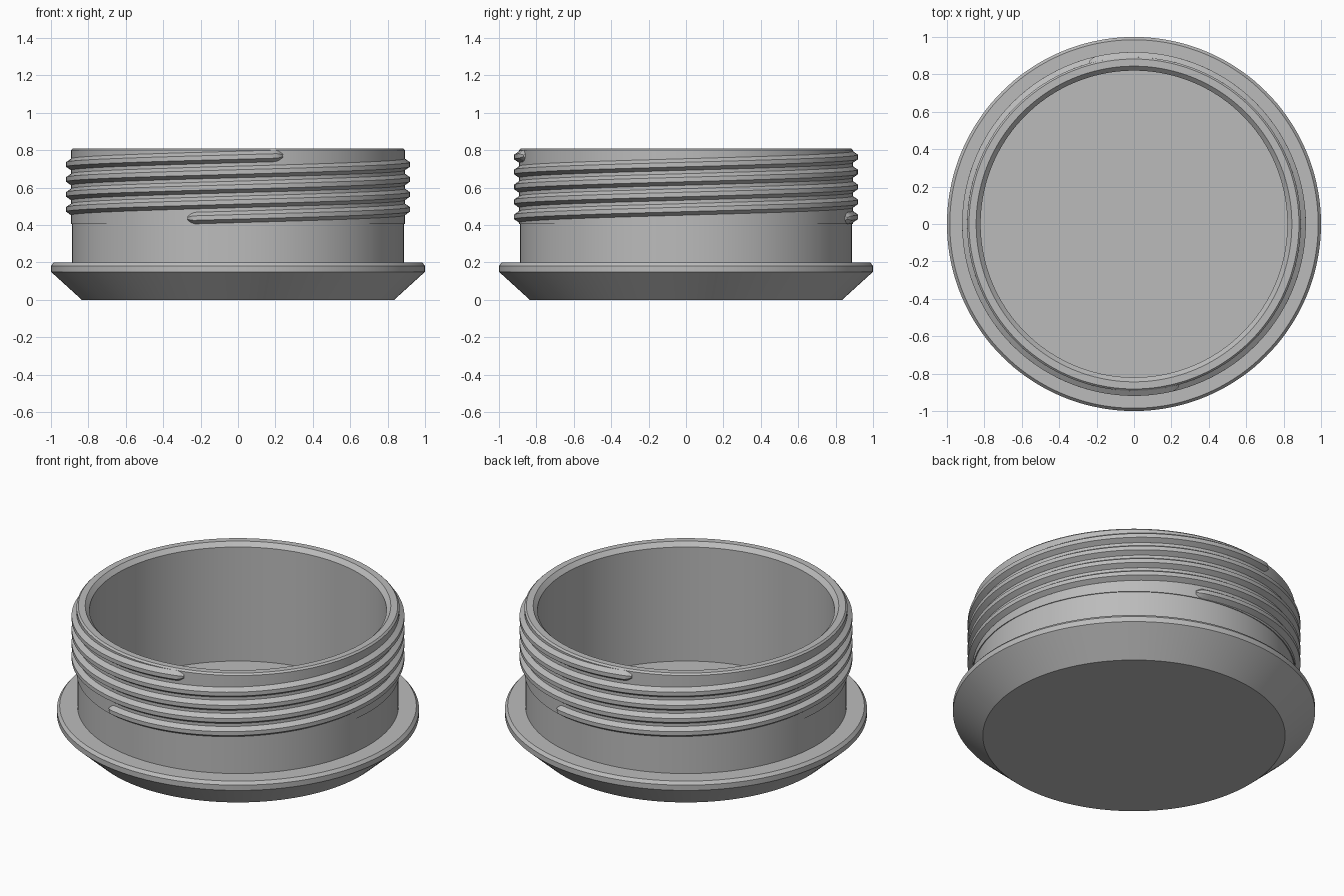
import bpy, bmesh
from math import sin, cos, pi, radians

SEGMENTS = 144
WALL_R = 0.892       # outer radius under the thread
CREST_R = 0.919      # thread crest radius
LEAD = 0.16          # rise per turn of each thread start
THREAD_START = radians(-107.5)
THREAD_SWEEP = radians(753)
THREAD_Z = 0.436

cube = bpy.data.objects.get("Cube")
if cube:
    bpy.data.objects.remove(cube, do_unlink=True)

grey = bpy.data.materials.new("plain_grey")
grey.use_nodes = True
colour = (0.5, 0.5, 0.5, 1)
grey.diffuse_color = colour
grey.node_tree.nodes["Principled BSDF"].inputs["Base Color"].default_value = colour


def finish(name, bm):
    """Turn a bmesh into a smooth shaded object with sharp creases."""
    bmesh.ops.recalc_face_normals(bm, faces=bm.faces)
    mesh = bpy.data.meshes.new(name)
    bm.to_mesh(mesh)
    bm.free()
    mesh.materials.append(grey)
    obj = bpy.data.objects.new(name, mesh)
    bpy.context.collection.objects.link(obj)
    bpy.ops.object.select_all(action="DESELECT")
    obj.select_set(True)
    bpy.context.view_layer.objects.active = obj
    bpy.ops.object.shade_smooth_by_angle(angle=radians(20))
    return obj


def bridge(bm, a, b):
    """Join two equally long closed loops with quads."""
    n = len(a)
    for i in range(n):
        j = (i + 1) % n
        bm.faces.new((a[i], a[j], b[j], b[i]))


def lathe(name, profile):
    """Revolve (radius, z) points about z and close both ends with discs."""
    bm = bmesh.new()
    angles = [2 * pi * i / SEGMENTS for i in range(SEGMENTS)]
    rings = [[bm.verts.new((r * cos(a), r * sin(a), z)) for a in angles]
             for r, z in profile]
    for a, b in zip(rings, rings[1:]):
        bridge(bm, a, b)
    bm.faces.new(rings[0])
    bm.faces.new(rings[-1])
    return finish(name, bm)


def thread(name, turn):
    """Sweep a trapezoid ridge along a helix, with small tapered ends."""
    bm = bmesh.new()
    steps = 300
    taper = radians(2.5)
    sweep = [0, taper / 2] + [taper + (THREAD_SWEEP - 2 * taper) * i / steps
                              for i in range(steps + 1)]
    sweep += [THREAD_SWEEP - taper / 2, THREAD_SWEEP]
    depth = CREST_R - WALL_R
    loops = []
    for t in sweep:
        edge = min(t, THREAD_SWEEP - t) / taper
        s = min(1, 0.35 + 0.65 * edge ** 0.6)
        a = THREAD_START + t + turn
        z = THREAD_Z + LEAD * t / (2 * pi)
        section = [(WALL_R - 0.02, -0.031), (WALL_R, -0.031),
                   (WALL_R + depth * s, -0.012), (WALL_R + depth * s, 0.012),
                   (WALL_R, 0.031), (WALL_R - 0.02, 0.031)]
        loops.append([bm.verts.new((r * cos(a), r * sin(a), z + h * s))
                      for r, h in section])
    for a, b in zip(loops, loops[1:]):
        bridge(bm, a, b)
    bm.faces.new(loops[0])
    bm.faces.new(loops[-1])
    return finish(name, bm)


# Hollow cup: conical base, flange, neck, chamfered rim and inner floor
lathe("threaded_cup_body", [
    (0.835, 0), (1, 0.15), (1, 0.182), (0.985, 0.2),
    (0.887, 0.2), (0.887, 0.405), (WALL_R, 0.405),
    (WALL_R, 0.8), (0.882, 0.81),
    (0.844, 0.81), (0.82, 0.785), (0.82, 0.09),
])

# Two-start screw thread
for i, side in enumerate(("front", "back")):
    thread(side + "_thread", i * pi)
